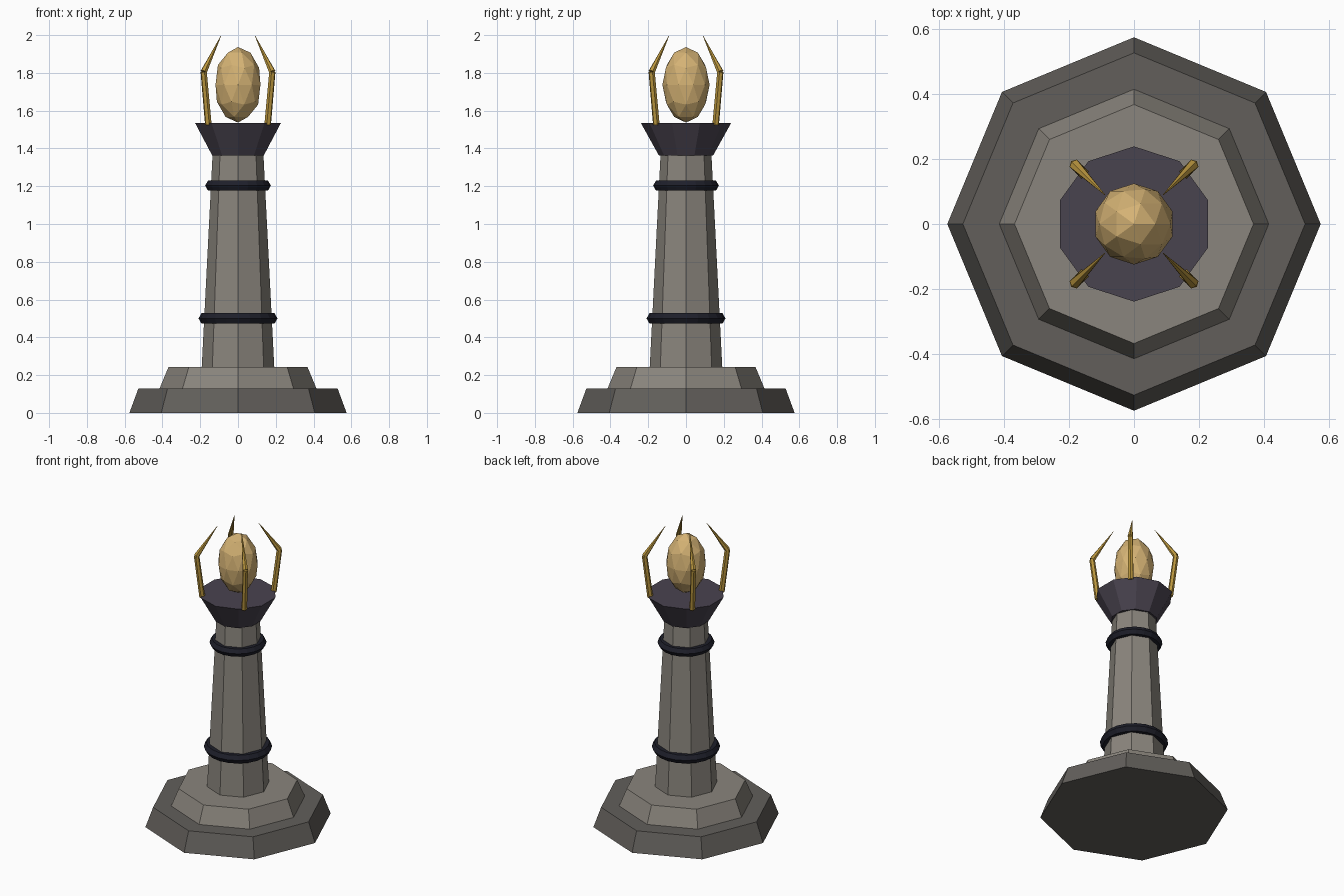
import bpy, math
from mathutils import Vector

if "Cube" in bpy.data.objects:
    bpy.data.objects.remove(bpy.data.objects["Cube"])


def material(name, r, g, b):
    m = bpy.data.materials.new(name)
    lin = [((c / 255 + 0.055) / 1.055) ** 2.4 for c in (r, g, b)]
    m.diffuse_color = (*lin, 1)
    m.use_nodes = True
    m.node_tree.nodes["Principled BSDF"].inputs["Base Color"].default_value = m.diffuse_color
    return m


DARK_STONE = material("dark stone", 98, 95, 91)
STONE = material("stone", 138, 133, 125)
CAPITAL = material("purple stone", 73, 67, 79)
IRON = material("black iron", 30, 31, 42)
GOLD = material("gold", 186, 150, 62)
AMBER = material("amber", 212, 178, 116)


def finish(name, mat):
    ob = bpy.context.object
    ob.name = name
    ob.data.materials.append(mat)
    return ob


def frustum(name, mat, sides, r1, r2, z1, z2):
    """Tapered prism with one corner on the +y axis."""
    bpy.ops.mesh.primitive_cone_add(vertices=sides, radius1=r1, radius2=r2,
                                    depth=z2 - z1, location=(0, 0, (z1 + z2) / 2))
    return finish(name, mat)


def spike(name, mat, a, b, r1, r2):
    """Tapered bar from point a to point b."""
    d = b - a
    bpy.ops.mesh.primitive_cone_add(vertices=6, radius1=r1, radius2=r2, depth=d.length,
                                    location=(a + b) / 2,
                                    rotation=d.to_track_quat('Z', 'Y').to_euler())
    return finish(name, mat)


# Stepped base, shaft and flared capital
frustum("base_lower", DARK_STONE, 8, 0.575, 0.527, 0, 0.13)
frustum("base_upper", STONE, 8, 0.415, 0.368, 0.13, 0.243)
frustum("shaft", STONE, 8, 0.192, 0.135, 0.243, 1.362)
frustum("capital", CAPITAL, 10, 0.143, 0.239, 1.362, 1.535)

# Iron bands around the shaft
for name, z, major, minor in (("band_lower", 0.5, 0.177, 0.032),
                              ("band_upper", 1.203, 0.144, 0.030)):
    bpy.ops.mesh.primitive_torus_add(major_segments=20, minor_segments=6, major_radius=major,
                                     minor_radius=minor, location=(0, 0, z))
    finish(name, IRON)

# Faceted egg-shaped gem
bpy.ops.mesh.primitive_ico_sphere_add(subdivisions=2, radius=0.125, location=(0, 0, 1.737))
finish("gem", AMBER).scale = (1, 1, 1.6)

# Four bent claws on the diagonals
for i in range(4):
    ang = math.radians(45 + 90 * i)
    foot, elbow, tip = (Vector((r * math.cos(ang), r * math.sin(ang), z))
                        for r, z in ((0.222, 1.525), (0.257, 1.805), (0.127, 1.997)))
    spike(f"claw_lower_{i + 1}", GOLD, foot, elbow, 0.018, 0.017)
    spike(f"claw_tip_{i + 1}", GOLD, elbow, tip, 0.018, 0.001)
